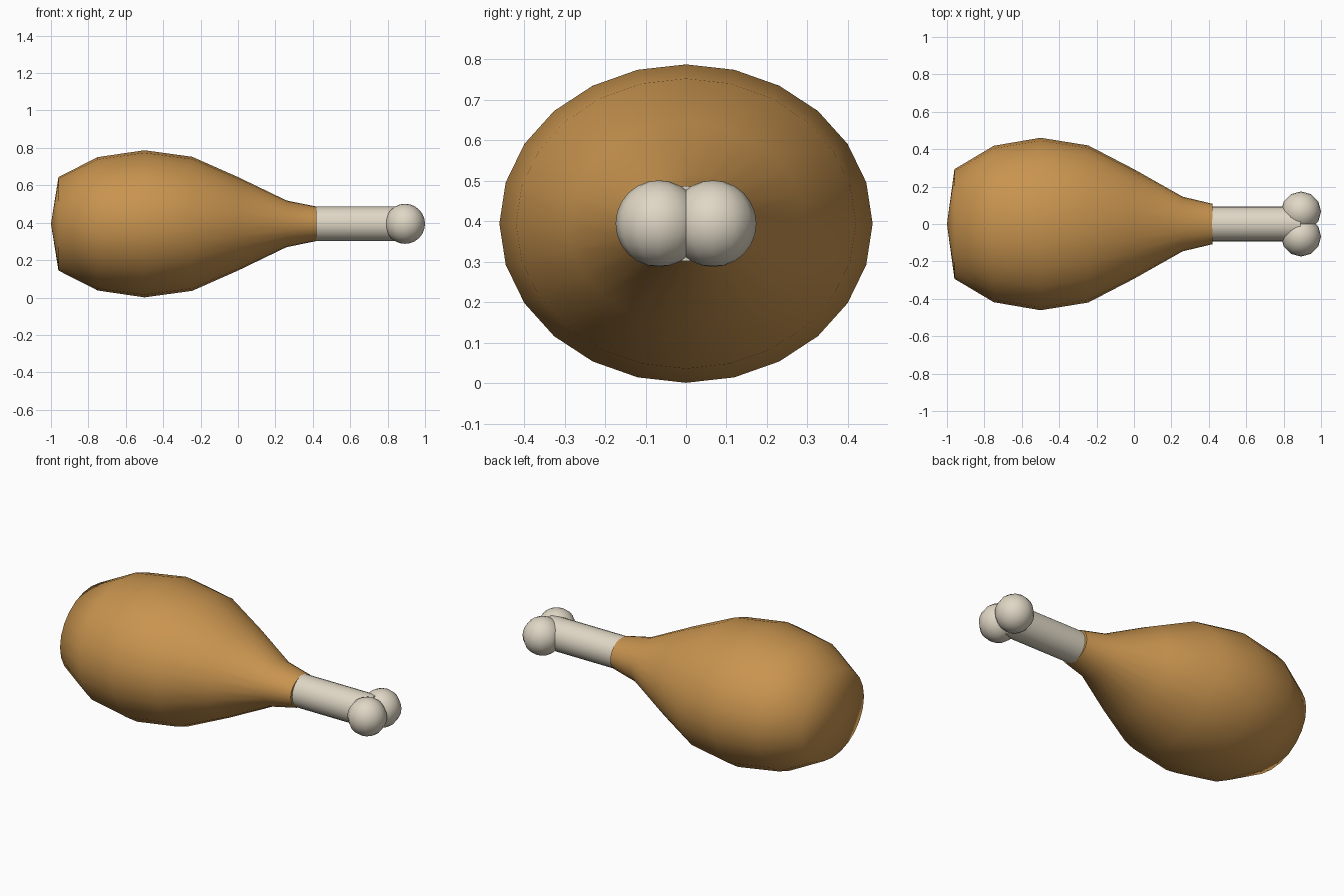
import bpy, bmesh, math
from mathutils import Matrix

cube = bpy.data.objects.get("Cube")
if cube:
    bpy.data.objects.remove(cube, do_unlink=True)

CENTRE_Z = 0.394
FLATTEN = 0.853  # meat height relative to its width


def material(name, rgb):
    mat = bpy.data.materials.new(name)
    mat.use_nodes = True
    mat.diffuse_color = (*rgb, 1)
    mat.node_tree.nodes["Principled BSDF"].inputs["Base Color"].default_value = (*rgb, 1)
    return mat


def finish(bm, name, mat):
    bmesh.ops.recalc_face_normals(bm, faces=bm.faces)
    mesh = bpy.data.meshes.new(name)
    bm.to_mesh(mesh)
    bm.free()
    mesh.materials.append(mat)
    obj = bpy.data.objects.new(name, mesh)
    bpy.context.collection.objects.link(obj)
    bpy.ops.object.select_all(action='DESELECT')
    obj.select_set(True)
    bpy.context.view_layer.objects.active = obj
    bpy.ops.object.shade_smooth_by_angle(angle=math.radians(65))
    return obj


roast = material("roasted brown", (0.58, 0.296, 0.078))
ivory = material("bone ivory", (0.74, 0.68, 0.56))

# Meat: profile spun about the long axis, then flattened in height
profile = [(-1, 0), (-0.96, 0.293), (-0.75, 0.418), (-0.5, 0.461),
           (-0.245, 0.42), (0, 0.293), (0.26, 0.146), (0.42, 0.108), (0.42, 0)]
bm = bmesh.new()
points = [bm.verts.new((x, r, 0)) for x, r in profile]
edges = [bm.edges.new(pair) for pair in zip(points, points[1:])]
bmesh.ops.spin(bm, geom=points + edges, axis=(1, 0, 0), cent=(0, 0, 0),
               angle=math.tau, steps=24)
bmesh.ops.remove_doubles(bm, verts=bm.verts, dist=0.0005)
bmesh.ops.transform(bm, verts=bm.verts,
                    matrix=Matrix.Translation((0, 0, CENTRE_Z)) @ Matrix.Diagonal((1, 1, FLATTEN, 1)))
finish(bm, "meat", roast)

# Bone shaft, running a little way into the meat
start, end = 0.3, 0.89
bm = bmesh.new()
bmesh.ops.create_cone(bm, cap_ends=True, segments=24, radius1=0.093, radius2=0.093,
                      depth=end - start,
                      matrix=Matrix.Translation(((start + end) / 2, 0, CENTRE_Z))
                      @ Matrix.Rotation(math.pi / 2, 4, 'Y'))
finish(bm, "bone_shaft", ivory)

# Twin knuckles at the end of the bone
for name, side in (("left", 1), ("right", -1)):
    bm = bmesh.new()
    bmesh.ops.create_uvsphere(bm, u_segments=12, v_segments=12, radius=0.107,
                              matrix=Matrix.Translation((0.893, side * 0.067, CENTRE_Z)))
    finish(bm, name + "_knuckle", ivory)
